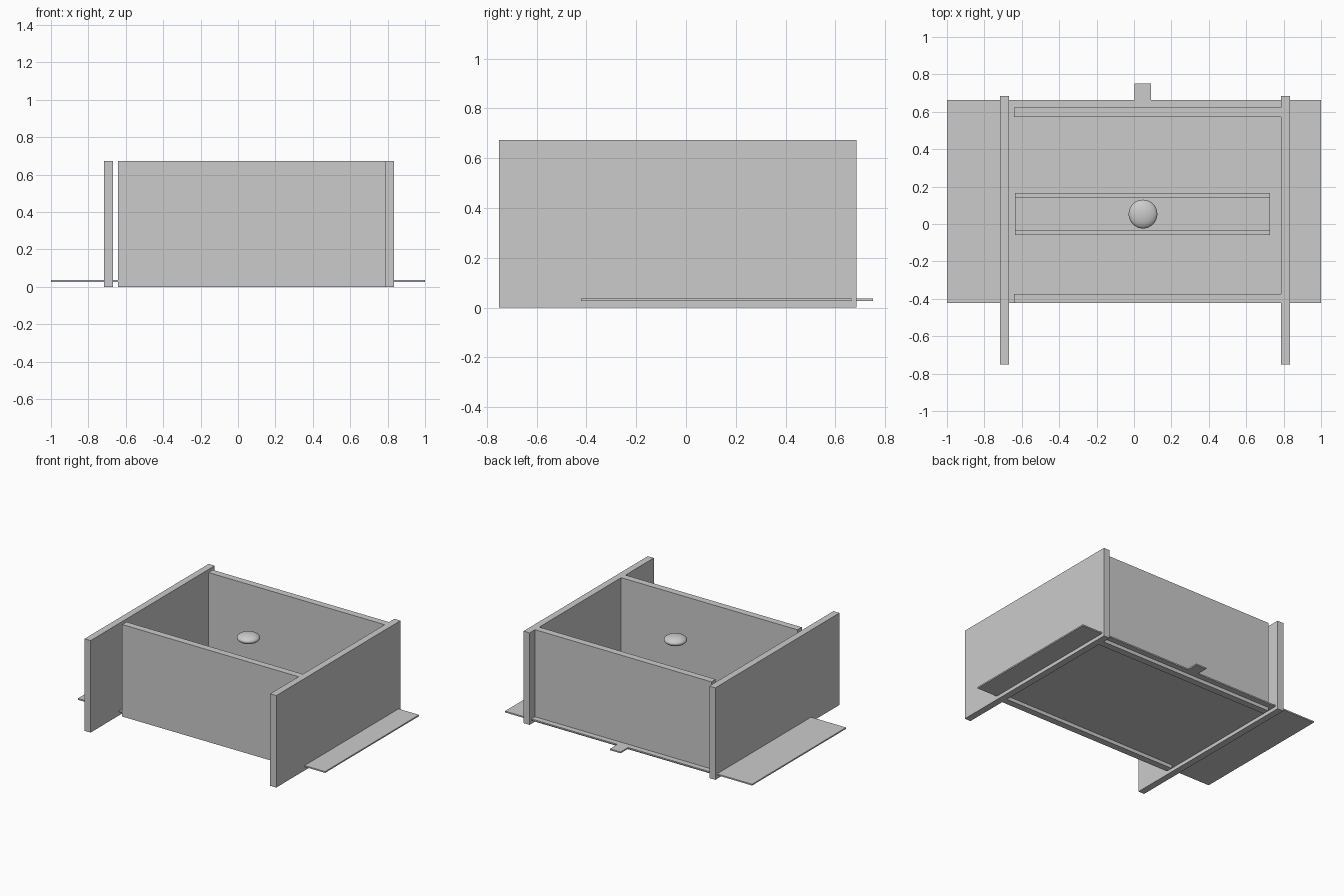
import bpy
import bmesh

cube = bpy.data.objects.get("Cube")
if cube:
    bpy.data.objects.remove(cube, do_unlink=True)

grey = bpy.data.materials.new("plain_grey")
grey.use_nodes = True
colour = (0.6, 0.6, 0.6, 1)
grey.diffuse_color = colour
grey.node_tree.nodes["Principled BSDF"].inputs["Base Color"].default_value = colour


def prism(name, outline, offset, axis="z"):
    """Extrude a closed outline upward (axis z) or sideways (axis x)."""
    start, end = offset
    bm = bmesh.new()
    if axis == "z":
        points, move = [(a, b, start) for a, b in outline], (0, 0, end - start)
    else:
        points, move = [(start, a, b) for a, b in outline], (end - start, 0, 0)
    face = bm.faces.new([bm.verts.new(p) for p in points])
    result = bmesh.ops.extrude_face_region(bm, geom=[face])
    verts = [g for g in result["geom"] if isinstance(g, bmesh.types.BMVert)]
    bmesh.ops.translate(bm, verts=verts, vec=move)
    bmesh.ops.recalc_face_normals(bm, faces=bm.faces)
    mesh = bpy.data.meshes.new(name)
    bm.to_mesh(mesh)
    bm.free()
    mesh.materials.append(grey)
    obj = bpy.data.objects.new(name, mesh)
    bpy.context.collection.objects.link(obj)
    return obj


def box(name, x, y, z):
    return prism(name, [(x[0], y[0]), (x[1], y[0]), (x[1], y[1]), (x[0], y[1])], z)


# Four upright walls
height = (0, 0.673)
for name, x in (("right_wall", -0.717), ("left_wall", 0.786)):
    box(name, (x, x + 0.049), (-0.75, 0.685), height)
for name, y in (("front_wall", -0.423), ("back_wall", 0.573)):
    box(name, (-0.641, 0.786), (y, y + 0.05), height)

# Thin floor sheet with a pull tab at the back
front, back, tab = -0.422, 0.664, 0.75
prism("floor_sheet", [(-1, front), (1, front), (1, back), (0.09, back),
                      (0.09, tab), (0.004, tab), (0.004, back), (-1, back)],
      (0.026, 0.036))

# Low open channel along the floor
low, high, rim, bed = -0.059, 0.166, 0.18, 0.06
wall = 0.027
prism("channel", [(low, 0.036), (high, 0.036), (high, rim), (high - wall, rim),
                  (high - wall, bed), (low + wall, bed), (low + wall, rim), (low, rim)],
      (-0.637, 0.727), axis="x")

# Flattened ball above the channel
bpy.ops.mesh.primitive_uv_sphere_add(segments=32, ring_count=16, radius=0.077,
                                     location=(0.048, 0.053, 0.58))
ball = bpy.context.object
ball.name = "flattened_ball"
ball.scale.z = 0.43
ball.data.materials.append(grey)
bpy.ops.object.shade_smooth()
